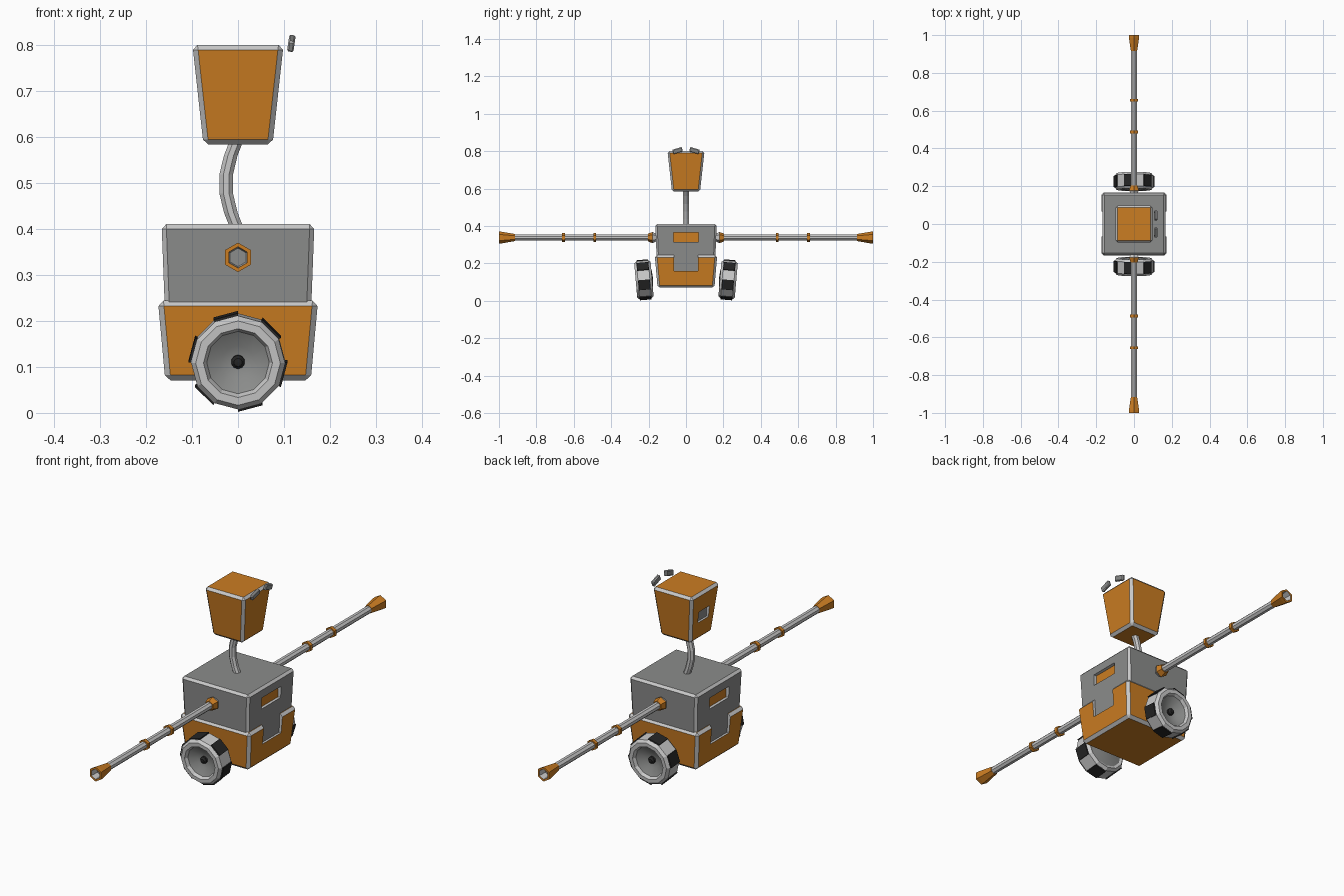
import bpy, bmesh, math
from mathutils import Matrix, Vector

if "Cube" in bpy.data.objects:
    bpy.data.objects.remove(bpy.data.objects["Cube"])

ORANGE, GREY, TRIM, BLACK = range(4)
PALETTE = [("orange", (0.60, 0.205, 0.016)), ("body grey", (0.26, 0.265, 0.26)),
           ("light grey trim", (0.58, 0.58, 0.58)), ("black rubber", (0.018, 0.018, 0.018))]
MATS = []
for label, rgb in PALETTE:
    m = bpy.data.materials.new(label)
    m.diffuse_color = (*rgb, 1)
    m.use_nodes = True
    m.node_tree.nodes["Principled BSDF"].inputs["Base Color"].default_value = m.diffuse_color
    MATS.append(m)


def finish(bm, name):
    bmesh.ops.recalc_face_normals(bm, faces=bm.faces)
    me = bpy.data.meshes.new(name)
    bm.to_mesh(me)
    bm.free()
    for m in MATS:
        me.materials.append(m)
    ob = bpy.data.objects.new(name, me)
    bpy.context.collection.objects.link(ob)
    return ob


def tapered_box(name, low, high, colour, bevel, open_top=False):
    """Box from (half x, half y, z) low to high, with trim-coloured bevelled edges."""
    bm = bmesh.new()
    bmesh.ops.create_cube(bm, size=2)
    for v in bm.verts:
        hx, hy, z = high if v.co.z > 0 else low
        v.co = (v.co.x * hx, v.co.y * hy, z)
    for f in bm.faces:
        f.material_index = colour
    edges = [e for e in bm.edges
             if not (open_top and all(v.co.z == high[2] for v in e.verts))]
    bmesh.ops.bevel(bm, geom=edges, offset=bevel, offset_type='OFFSET', segments=1,
                    profile=0.5, affect='EDGES', material=TRIM)
    return finish(bm, name)


def cut(ob, centre, size, floor):
    """Cut a box recess: faces across x get the floor colour, walls get trim."""
    bm = bmesh.new()
    bmesh.ops.create_cube(bm, size=1, matrix=Matrix.Translation(centre) @ Matrix.Diagonal((*size, 1)))
    bm.normal_update()
    for f in bm.faces:
        f.material_index = floor if abs(f.normal.x) > 0.9 else TRIM
    cutter = finish(bm, "recess_cutter")
    cutter.hide_render = True
    mod = ob.modifiers.new("recess", 'BOOLEAN')
    mod.operation, mod.solver, mod.object = 'DIFFERENCE', 'EXACT', cutter
    bpy.context.view_layer.objects.active = ob
    bpy.ops.object.modifier_apply(modifier=mod.name)
    bpy.data.objects.remove(cutter)


def revolve(name, profile, sides, colours, side=1, centre=(0, 0, 0), phase=0.0, smooth=()):
    """Spin (radius, distance) points round the y axis; colours has one entry per strip."""
    bm = bmesh.new()
    rings = []
    for r, d in profile:
        if r == 0:
            rings.append([bm.verts.new((0, side * d, 0))] * sides)
            continue
        angs = [2 * math.pi * (i + phase) / sides for i in range(sides)]
        rings.append([bm.verts.new((r * math.sin(a), side * d, r * math.cos(a))) for a in angs])
    for k, (p, q) in enumerate(zip(rings, rings[1:])):
        for i in range(sides):
            j = (i + 1) % sides
            quad = list(dict.fromkeys([p[i], p[j], q[j], q[i]]))
            f = bm.faces.new(quad)
            f.material_index = colours[k]
            f.smooth = k in smooth
    ob = finish(bm, name)
    ob.location = centre
    return ob


# Main body with a recessed slot on each side
body = tapered_box("upper_body", (0.155, 0.153, 0.12), (0.166, 0.164, 0.41), GREY, 0.01)
for s in (-1, 1):
    cut(body, (s * 0.17, 0, 0.34), (0.04, 0.135, 0.05), ORANGE)

# Lower hull, notched on both sides so the body shows through
hull = tapered_box("lower_hull", (0.158, 0.152, 0.07), (0.174, 0.167, 0.244), ORANGE, 0.012, True)
cut(hull, (0, 0, 0.26), (0.5, 0.13, 0.20), TRIM)

# Head with a small recess at the rear
head = tapered_box("head", (0.075, 0.075, 0.583), (0.099, 0.099, 0.80), ORANGE, 0.011)
cut(head, (-0.095, 0, 0.69), (0.04, 0.075, 0.05), GREY)

# Bent neck
bm = bmesh.new()
previous = None
for k in range(6):
    t = k / 5
    cx, cz = -0.027 * math.sin(math.pi * t), 0.395 + 0.205 * t
    ring = [bm.verts.new((cx + 0.016 * math.cos(a), 0.016 * math.sin(a), cz))
            for a in [math.pi * (i + 0.5) / 4 for i in range(8)]]
    if previous:
        for i in range(8):
            j = (i + 1) % 8
            bm.faces.new((previous[i], previous[j], ring[j], ring[i])).material_index = TRIM
    previous = ring
finish(bm, "neck")

for s, tag in ((-1, "front"), (1, "back")):
    # Arm rod, shoulder collar, rings and hollow flared tip
    at = (0, 0, 0.338)
    revolve(tag + "_arm", [(0, 0.15), (0.0165, 0.15), (0.0165, 0.955), (0, 0.955)], 8,
            [TRIM] * 3, s, at, 0.5)
    revolve(tag + "_shoulder", [(0, 0.16), (0.02, 0.16), (0.03, 0.178), (0.021, 0.203), (0, 0.203)], 6,
            [TRIM, TRIM, ORANGE, ORANGE], s, at)
    for n, y in enumerate((0.487, 0.655)):
        revolve(f"{tag}_arm_ring_{n + 1}", [(0, y - 0.007), (0.024, y - 0.007), (0.024, y + 0.007),
                (0, y + 0.007)], 6, [ORANGE] * 3, s, at)
    revolve(tag + "_arm_tip", [(0, 0.915), (0.019, 0.915), (0.031, 0.985), (0.032, 1.0), (0.023, 1.0),
            (0.02, 0.962), (0, 0.962)], 6, [ORANGE] * 4 + [TRIM, GREY], s, at)

    # Wheel: domed inner side, tyre, rim and dished face, leaning slightly outward
    hub_at = (0, s * 0.225, 0.112)
    lean = -s * math.radians(5)
    wheel = revolve(tag + "_wheel", [(0, -0.05), (0.045, -0.046), (0.08, -0.04), (0.092, -0.044),
                    (0.102, -0.032), (0.102, 0.032), (0.092, 0.044), (0.075, 0.044), (0.068, 0.03),
                    (0.035, 0.012), (0, 0.006)], 12,
                    [GREY, GREY, TRIM, TRIM, TRIM, TRIM, TRIM, TRIM, GREY, GREY],
                    s, hub_at, 0, (0, 1, 8, 9))
    cap = revolve(tag + "_hub_cap", [(0, 0.0), (0.015, 0.0), (0.015, 0.018), (0.009, 0.026), (0, 0.027)], 10,
                  [BLACK] * 4, s, hub_at)

    # Raised tread blocks on every other segment
    bm = bmesh.new()
    for k in range(6):
        corners = []
        for a in (math.radians(-60 * k), math.radians(-60 * k - 30)):
            for r, w in ((0.095, 0.034), (0.1075, 0.03)):
                for d in (-w, w):
                    corners.append(bm.verts.new((r * math.sin(a), d, r * math.cos(a))))
        bmesh.ops.convex_hull(bm, input=corners)
    for f in bm.faces:
        f.material_index = BLACK
    tread = finish(bm, tag + "_tread")
    tread.location = hub_at
    for part in (wheel, cap, tread):
        part.rotation_euler.x = lean

    # Floating brow plate, raised toward the middle
    brow = tapered_box(tag + "_brow", (0.007, 0.026, -0.012), (0.007, 0.026, 0.012), GREY, 0.003)
    brow.location = (0.116, s * 0.045, 0.803)
    brow.rotation_euler = (-s * math.radians(17), math.radians(8), 0)
